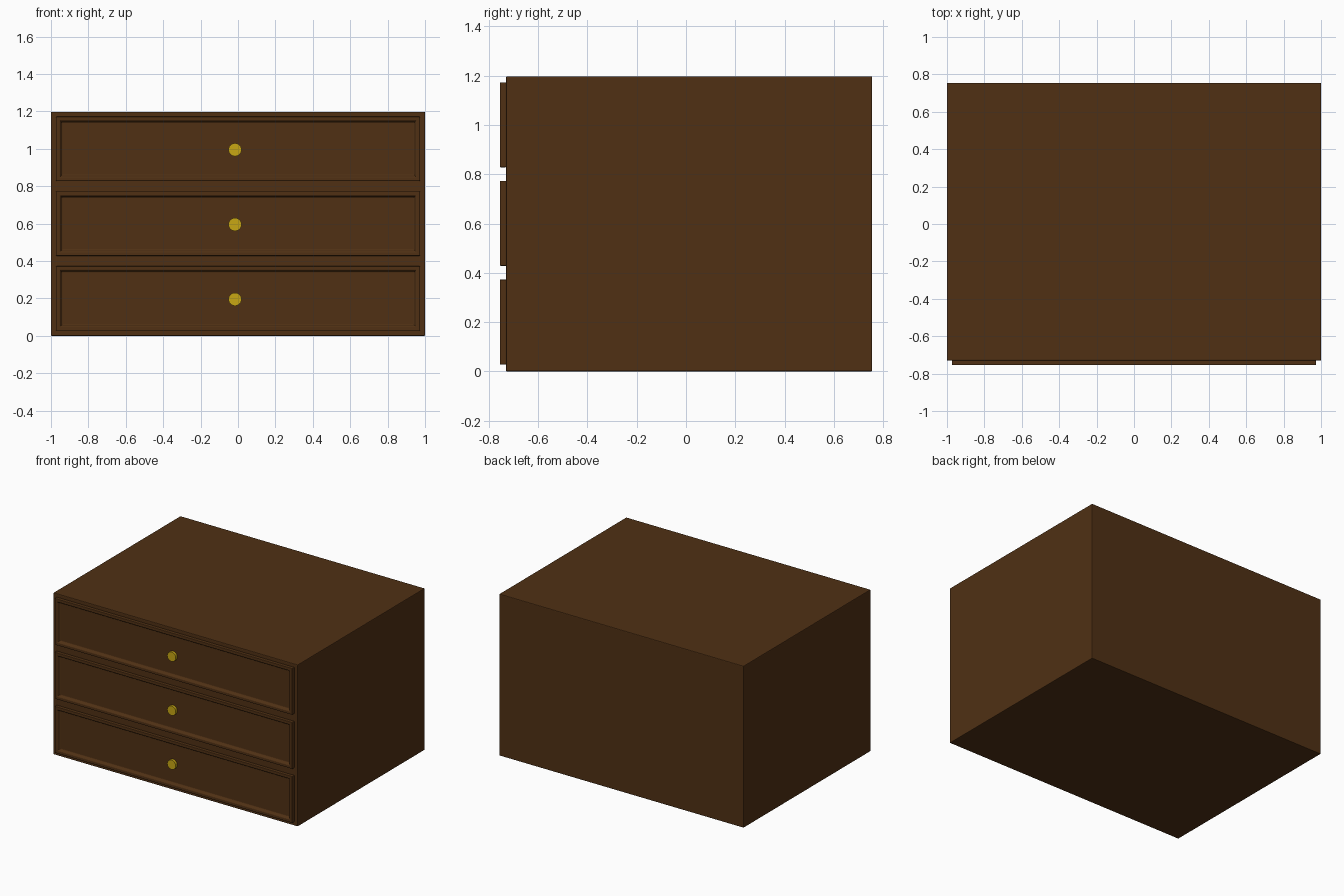
import bpy, bmesh, math
from mathutils import Matrix, Vector

if "Cube" in bpy.data.objects:
    bpy.data.objects.remove(bpy.data.objects["Cube"])


def material(name, color):
    m = bpy.data.materials.new(name)
    m.diffuse_color = color
    m.use_nodes = True
    m.node_tree.nodes["Principled BSDF"].inputs["Base Color"].default_value = m.diffuse_color
    return m


WOOD = material("dark_wood", (0.08, 0.03, 0.007, 1))
BRASS = material("brass", (0.58, 0.39, 0.007, 1))


def finish(name, bm, mat, bevel):
    bmesh.ops.recalc_face_normals(bm, faces=bm.faces)
    me = bpy.data.meshes.new(name)
    bm.to_mesh(me)
    bm.free()
    me.materials.append(mat)
    ob = bpy.data.objects.new(name, me)
    bpy.context.collection.objects.link(ob)
    if bevel:
        mod = ob.modifiers.new("soft_edges", 'BEVEL')
        mod.width = bevel
        mod.segments = 2
        mod.limit_method = 'ANGLE'
        mod.angle_limit = math.radians(30)
    return ob


def box(lo, hi):
    lo, hi = Vector(lo), Vector(hi)
    bm = bmesh.new()
    bmesh.ops.create_cube(bm, size=1, matrix=Matrix.Translation((lo + hi) / 2)
                          @ Matrix.Diagonal((*(hi - lo), 1)))
    return bm


# Cabinet body
finish("cabinet_body", box((-1, -0.73, 0), (1, 0.755, 1.197)), WOOD, 0.005)

for i, (z0, z1) in enumerate([(0.028, 0.373), (0.428, 0.773), (0.828, 1.172)], 1):
    # Drawer front with a raised rim around a sunken panel
    bm = box((-0.973, -0.755, z0), (0.973, -0.728, z1))
    front = min(bm.faces, key=lambda f: f.calc_center_median().y)
    bmesh.ops.inset_region(bm, faces=[front], thickness=0.032)
    bmesh.ops.inset_region(bm, faces=[front], thickness=0.012, depth=-0.018)
    finish(f"drawer_front_{i}", bm, WOOD, 0.004)

    # Round pull, flush with the rim
    bm = bmesh.new()
    bmesh.ops.create_cone(bm, cap_ends=True, segments=32, radius1=0.035, radius2=0.035,
                          depth=0.02,
                          matrix=Matrix.Translation((-0.016, -0.745, (z0 + z1) / 2 - 0.005))
                          @ Matrix.Rotation(math.pi / 2, 4, 'X'))
    knob = finish(f"drawer_knob_{i}", bm, BRASS, 0)
    bpy.context.view_layer.objects.active = knob
    knob.select_set(True)
    bpy.ops.object.shade_smooth_by_angle()
    knob.select_set(False)
